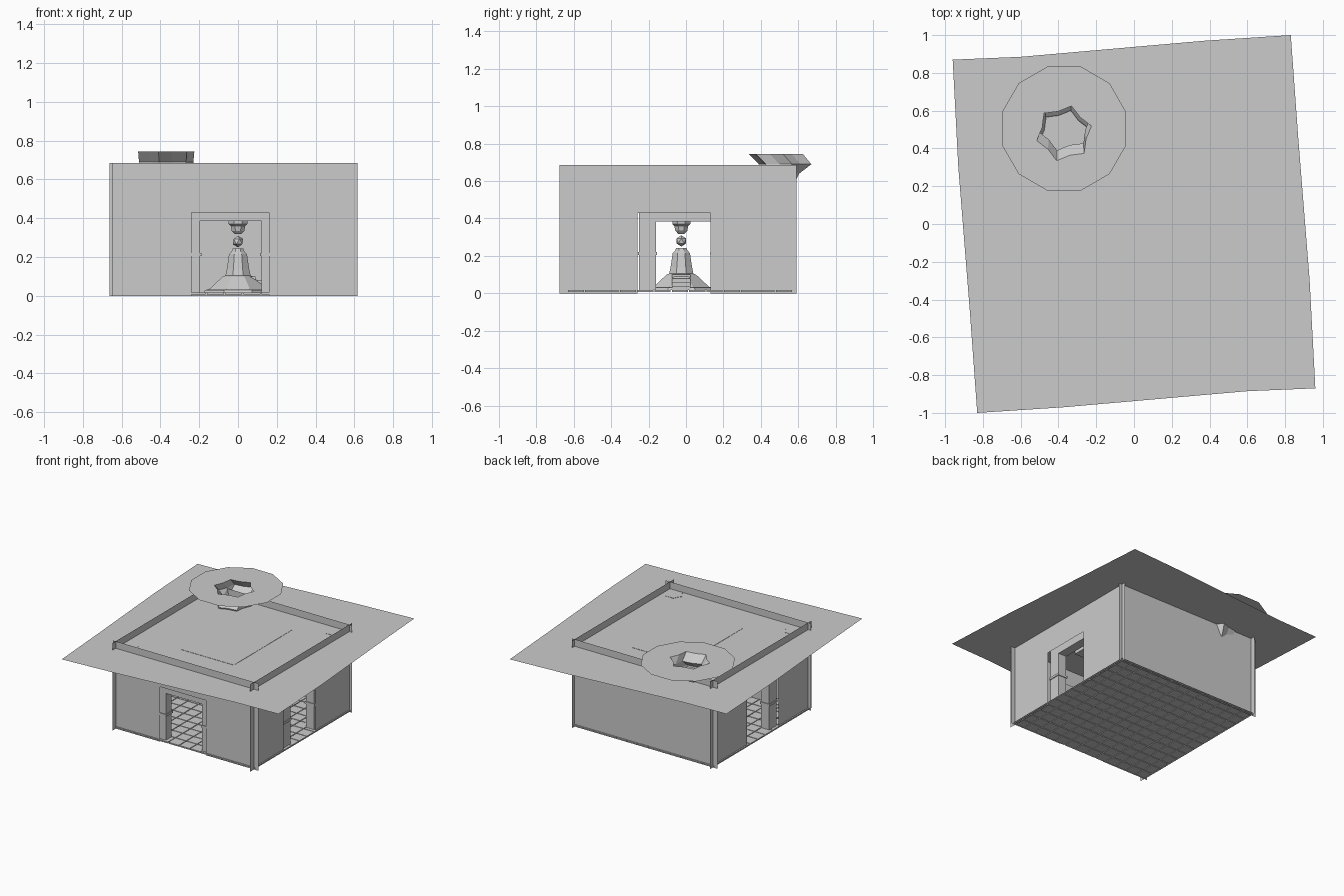
import bpy, bmesh, math
from mathutils import Vector

if "Cube" in bpy.data.objects:
    bpy.data.objects.remove(bpy.data.objects["Cube"])

def make(name, verts, faces):
    me = bpy.data.meshes.new(name)
    me.from_pydata([tuple(v) for v in verts], [], faces)
    me.update()
    ob = bpy.data.objects.new(name, me)
    bpy.context.collection.objects.link(ob)
    return ob

def boxes(name, items):
    """One object from several (min, max) boxes."""
    V, F = [], []
    for (x0, y0, z0), (x1, y1, z1) in items:
        b = len(V)
        V += [(x, y, z) for z in (z0, z1) for x, y in ((x0, y0), (x1, y0), (x1, y1), (x0, y1))]
        F += [[b + i for i in f] for f in ((3, 2, 1, 0), (4, 5, 6, 7), (0, 1, 5, 4),
                                           (1, 2, 6, 5), (2, 3, 7, 6), (3, 0, 4, 7))]
    return make(name, V, F)

def loft(name, rings, caps=True):
    """Skin a list of equal-length vertex rings."""
    n = len(rings[0])
    V = [v for r in rings for v in r]
    F = [(k * n + i, k * n + (i + 1) % n, (k + 1) * n + (i + 1) % n, (k + 1) * n + i)
         for k in range(len(rings) - 1) for i in range(n)]
    if caps:
        F += [tuple(range(n))[::-1], tuple(range(len(V) - n, len(V)))]
    return make(name, V, F)

def ring(cx, cy, z, r, n, lobe=0.0, turn=0.0):
    return [(cx + r * (1 - lobe * (i % 2)) * math.cos(turn + math.tau * i / n),
             cy + r * (1 - lobe * (i % 2)) * math.sin(turn + math.tau * i / n), z) for i in range(n)]

ROOF, TOP, DOOR, LINTEL = 0.63, 0.685, 0.43, 0.385

# Paper-thin walls that cross at the corners
def wall(name, axis, pos, a, b, door=None):
    p = [(a, 0), (b, 0), (b, TOP), (a, TOP)]
    if door:
        d0, d1 = door
        p = [(a, 0), (d0, 0), (d0, DOOR), (d1, DOOR), (d1, 0), (b, 0), (b, TOP), (a, TOP)]
    v = [(u, pos, z) if axis == 'x' else (pos, u, z) for u, z in p]
    return make(name, v, [tuple(range(len(v)))])

wall("front_wall", 'x', -0.627, -0.647, 0.616, (-0.24, 0.16))
wall("back_wall", 'x', 0.555, -0.662, 0.603)
wall("right_wall", 'y', 0.578, -0.676, 0.59, (-0.26, 0.13))
wall("left_wall", 'y', -0.622, -0.67, 0.59, (-0.26, 0.13))

# Door frames just inside each doorway: posts with a band, and a lintel
def frame(name, axis, p0, p1, i0, i1):
    w, e = 0.09, 0.006
    parts = []
    for a, b in ((i0 - w, i0), (i1, i1 + w)):
        parts += [((a, p0, 0.018), (b, p1, LINTEL)),
                  ((a - e, p0 - e, 0.205), (b + e, p1 + e, 0.222))]
    parts.append(((i0 - w, p0, LINTEL), (i1 + w, p1, DOOR + 0.02)))
    if axis == 'y':
        parts = [((a[1], a[0], a[2]), (b[1], b[0], b[2])) for a, b in parts]
    ob = boxes(name, parts)
    bm = bmesh.new()
    bm.from_mesh(ob.data)
    bmesh.ops.recalc_face_normals(bm, faces=bm.faces)
    bm.to_mesh(ob.data)
    bm.free()

frame("front_door_frame", 'x', -0.615, -0.545, -0.195, 0.12)
frame("right_door_frame", 'y', 0.495, 0.566, -0.16, 0.135)
frame("left_door_frame", 'y', -0.61, -0.54, -0.16, 0.135)

# Floor sheet with raised tiles
X0, X1, Y0, Y1, N = -0.635, 0.59, -0.635, 0.57, 13
make("floor", [(X0, Y0, 0.012), (X1, Y0, 0.012), (X1, Y1, 0.012), (X0, Y1, 0.012)], [(0, 1, 2, 3)])
sx, sy, g = (X1 - X0) / N, (Y1 - Y0) / N, 0.003
boxes("floor_tiles", [((X0 + i * sx + g, Y0 + j * sy + g, 0.007),
                       (X0 + (i + 1) * sx - g, Y0 + (j + 1) * sy - g, 0.018))
                      for i in range(N) for j in range(N)])

# Wide, slightly turned roof sheet
half = [(-0.96, 0.87), (-0.6, 0.885), (0.37, 0.97), (0.83, 1.0), (0.87, 0.45), (0.93, -0.3)]
outline = half + [(-x, -y) for x, y in half]
make("roof_sheet", [(x, y, ROOF) for x, y in outline[::-1]], [tuple(range(len(outline)))])

# Bell-shaped pedestal, floating stone and hanging counterpart
CX, CY = 0.0, -0.025
def turned(name, profile, n=8):
    return loft(name, [ring(CX, CY, z, r, n, turn=math.pi / n) for r, z in profile])

turned("pedestal", [(0.19, 0.018), (0.185, 0.03), (0.16, 0.035), (0.085, 0.1), (0.07, 0.105),
                    (0.062, 0.14), (0.05, 0.215), (0.035, 0.23), (0.03, 0.243)])
turned("hanging_pedestal", [(0.018, 0.318), (0.035, 0.335), (0.04, 0.36), (0.052, 0.37),
                            (0.054, 0.42), (0.085, 0.5), (0.1, 0.53), (0.19, 0.6)])
boxes("canopy_slab", [((-0.23, -0.38, 0.6), (0.23, 0.34, ROOF + 0.002))])
boxes("pedestal_steps", [((0.06, CY - 0.05, 0.018 + 0.02 * k), (0.18 - 0.03 * k, CY + 0.05, 0.04 + 0.02 * k))
                         for k in range(4)])
bpy.ops.mesh.primitive_ico_sphere_add(subdivisions=1, radius=0.03, location=(CX, CY, 0.28))
bpy.context.object.name = "floating_stone"

# Lobed corner columns
for nm, x, y in (("front_left", -0.55, -0.55), ("front_right", 0.5, -0.565), ("back_right", 0.49, 0.49)):
    loft(nm + "_column", [ring(x, y, z, r, 12, 0.2) for r, z in
         ((0.07, 0.015), (0.07, 0.05), (0.045, 0.1), (0.04, 0.33), (0.045, 0.55), (0.07, 0.6), (0.07, ROOF + 0.002))])

# Star-shaped shaft through the roof, opening into a flat disc
HX, HY, HZ, n = -0.37, 0.48, 0.745, 12
loft("roof_shaft", [ring(HX, HY, HZ, 0.15, n, 0.2, 0.26), ring(HX, HY + 0.05, 0.69, 0.145, n, 0.2, 0.26),
                    ring(HX, HY - 0.01, 0.64, 0.14, n, 0.2, 0.26), ring(HX, HY - 0.01, 0.56, 0.1, n, 0.2, 0.26),
                    ring(HX, HY, 0.5, 0.05, n, 0.2, 0.26), ring(HX, HY, 0.02, 0.05, n, 0.2, 0.26)], caps=False)
loft("roof_disc", [ring(HX, 0.505, HZ, 0.34, n, 0, 0.26), ring(HX, HY, HZ, 0.15, n, 0.2, 0.26)], caps=False)
